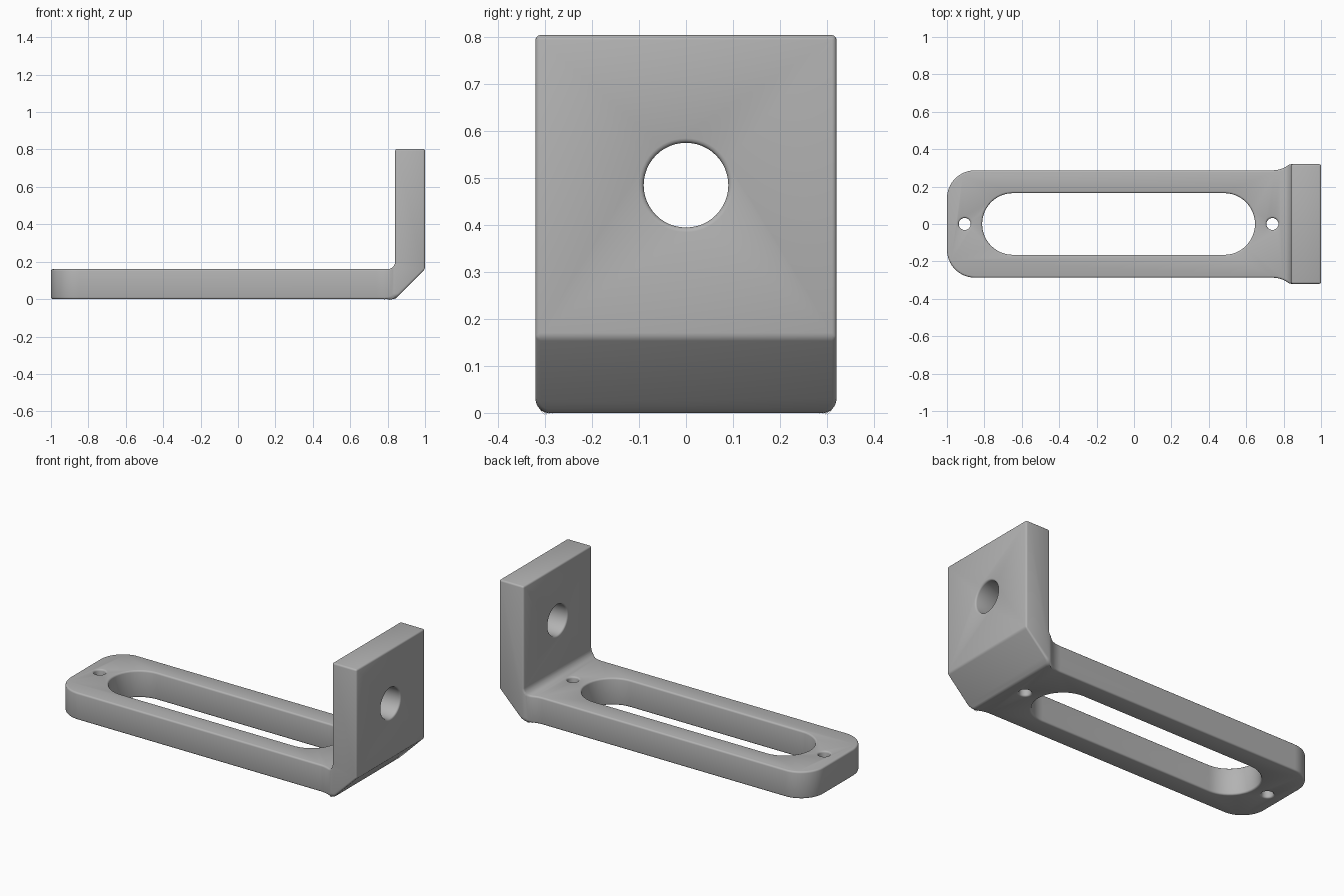
import bpy, bmesh
from math import sin, cos, pi, radians
from mathutils import Vector

if "Cube" in bpy.data.objects:
    bpy.data.objects.remove(bpy.data.objects["Cube"], do_unlink=True)

HALF = 0.32      # half width of the upright plate
ARM = 0.287      # half width of the slotted arm


def arc(cx, cy, r, a0, a1, n):
    """Points on a circular arc, angles in degrees."""
    angles = [radians(a0 + (a1 - a0) * i / n) for i in range(n + 1)]
    return [(cx + r * cos(a), cy + r * sin(a)) for a in angles]


def prism(name, outline, axis, lo, hi):
    """Extrude a 2D outline along one axis; the outline fills the other two."""
    place = {"x": lambda u, v, d: (d, u, v),
             "y": lambda u, v, d: (u, d, v),
             "z": lambda u, v, d: (u, v, d)}[axis]
    bm = bmesh.new()
    face = bm.faces.new([bm.verts.new(place(u, v, lo)) for u, v in outline])
    ext = bmesh.ops.extrude_face_region(bm, geom=[face])
    moved = [g for g in ext["geom"] if isinstance(g, bmesh.types.BMVert)]
    bmesh.ops.translate(bm, verts=moved, vec=Vector(place(0, 0, hi - lo)))
    bmesh.ops.recalc_face_normals(bm, faces=bm.faces[:])
    mesh = bpy.data.meshes.new(name)
    bm.to_mesh(mesh)
    bm.free()
    ob = bpy.data.objects.new(name, mesh)
    bpy.context.collection.objects.link(ob)
    return ob


def combine(ob, cutter, operation):
    """Apply a boolean and discard the cutter."""
    cutter.hide_render = True
    mod = ob.modifiers.new("cut", "BOOLEAN")
    mod.operation, mod.solver, mod.object = operation, "EXACT", cutter
    bpy.context.view_layer.objects.active = ob
    bpy.ops.object.modifier_apply(modifier=mod.name)
    bpy.data.objects.remove(cutter, do_unlink=True)


# Side profile: arm, inner fillet, upright and chamfered heel
side = [(-1.1, -0.05), (0.79, -0.05), (1, 0.16), (1, 0.803), (0.84, 0.803)]
side += arc(0.8, 0.2, 0.04, 0, -90, 6) + [(-1.1, 0.16)]
bracket = prism("bracket", side, "y", -0.5, 0.5)

# Plan outline: rounded free end, flare towards the upright
half = arc(-0.85, ARM - 0.15, 0.15, 180, 90, 16)
half += arc(0.74, ARM + 0.146, 0.146, -90, -30, 12) + [(1.1, 0.36)]
plan = half + [(x, -y) for x, y in reversed(half)]
combine(bracket, prism("plan_outline", plan, "z", -0.3, 1.2), "INTERSECT")

# End outline: rounded lower corners
end = arc(-HALF + 0.03, 0.03, 0.03, 180, 270, 6)
end += arc(HALF - 0.03, 0.03, 0.03, 270, 360, 6)
end += [(HALF, 1.1), (-HALF, 1.1)]
combine(bracket, prism("end_outline", end, "x", -1.3, 1.3), "INTERSECT")

# Long slot, two screw holes and the hole through the upright
slot = arc(0.482, 0, 0.165, -90, 90, 24) + arc(-0.647, 0, 0.165, 90, 270, 24)
combine(bracket, prism("slot", slot, "z", -0.2, 0.4), "DIFFERENCE")
for x in (-0.905, 0.74):
    screw = arc(x, 0, 0.032, 0, 360, 32)[:-1]
    combine(bracket, prism("screw_hole", screw, "z", -0.2, 0.4), "DIFFERENCE")
mount = arc(0, 0.484, 0.09, 0, 360, 48)[:-1]
combine(bracket, prism("mount_hole", mount, "x", 0.6, 1.2), "DIFFERENCE")

# Clean up, then soften all sharp edges
bm = bmesh.new()
bm.from_mesh(bracket.data)
bmesh.ops.remove_doubles(bm, verts=bm.verts[:], dist=0.0008)
bm.to_mesh(bracket.data)
bm.free()
bevel = bracket.modifiers.new("soft_edges", "BEVEL")
bevel.width, bevel.segments = 0.01, 3
bevel.limit_method, bevel.angle_limit = "ANGLE", radians(32)
bevel.use_clamp_overlap = False
bpy.context.view_layer.objects.active = bracket
bracket.select_set(True)
bpy.ops.object.modifier_apply(modifier=bevel.name)
bpy.ops.object.shade_smooth_by_angle(angle=radians(35))

# Plain grey metal
grey = bpy.data.materials.new("grey")
grey.use_nodes = True
colour = (0.45, 0.45, 0.45, 1)
grey.diffuse_color = colour
grey.node_tree.nodes["Principled BSDF"].inputs["Base Color"].default_value = colour
bracket.data.materials.clear()
bracket.data.materials.append(grey)
